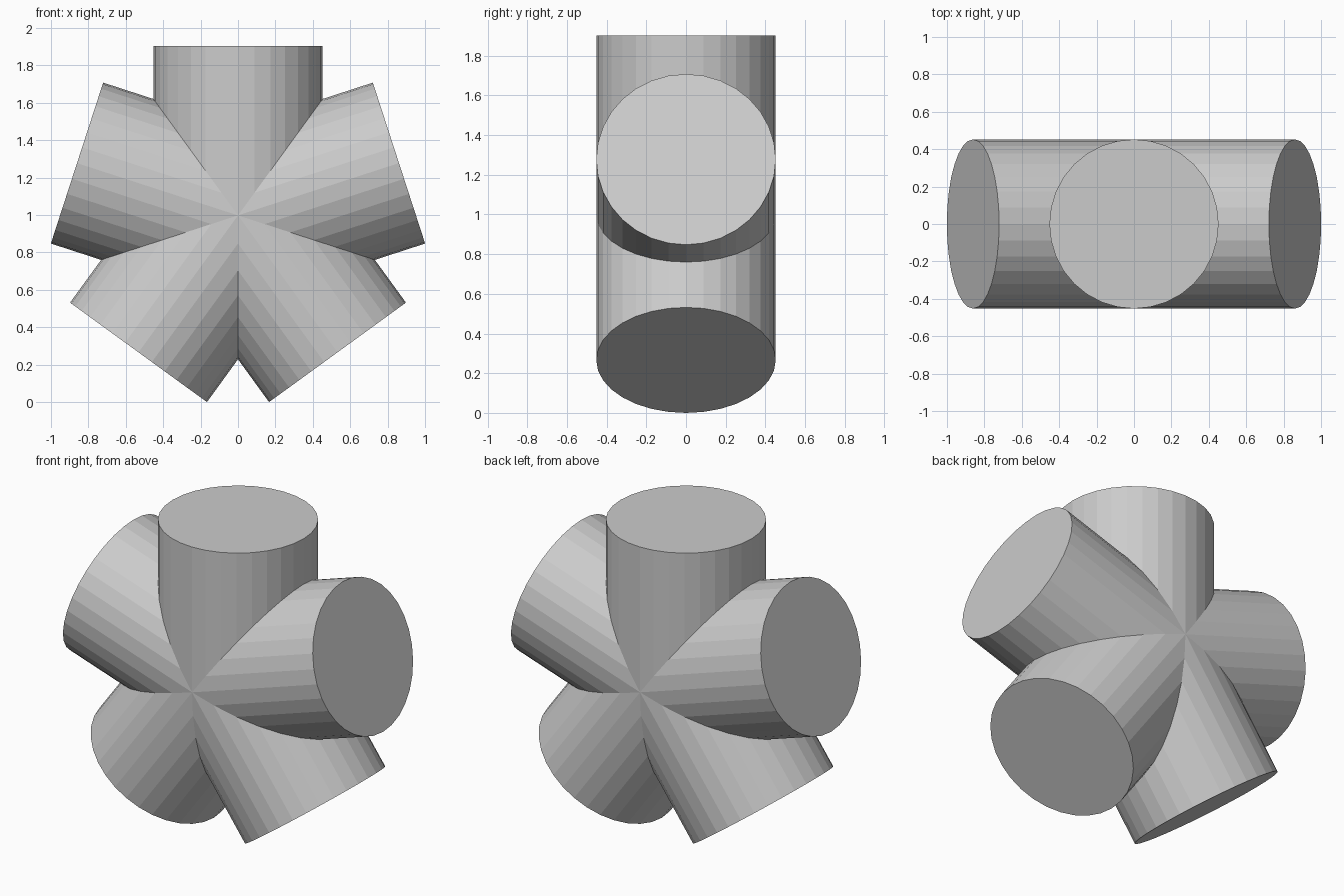
import bpy, bmesh, math
from mathutils import Matrix, Vector

if "Cube" in bpy.data.objects:
    bpy.data.objects.remove(bpy.data.objects["Cube"])

ARMS, SIDES = 5, 32
LENGTH, RADIUS = 0.905, 0.4523
CENTRE = Vector((0, 0, 0.998))
MITRE = math.tan(math.pi / ARMS)

grey = bpy.data.materials.new("light grey")
grey.diffuse_color = (0.6, 0.6, 0.6, 1)
grey.use_nodes = True
grey.node_tree.nodes["Principled BSDF"].inputs["Base Color"].default_value = grey.diffuse_color

bm = bmesh.new()


def add_arm(angle):
    """One cylinder arm, mitred against both neighbours at its inner end."""
    turn = Matrix.Translation(CENTRE) @ Matrix.Rotation(angle, 4, 'Y')
    inner, outer = [], []
    for i in range(SIDES):
        a = 2 * math.pi * i / SIDES
        x, y = RADIUS * math.cos(a), RADIUS * math.sin(a)
        inner.append(bm.verts.new(turn @ Vector((x, y, abs(x) / MITRE))))
        outer.append(bm.verts.new(turn @ Vector((x, y, LENGTH))))
    for i in range(SIDES):
        j = (i + 1) % SIDES
        bm.faces.new((inner[i], inner[j], outer[j], outer[i]))
    bm.faces.new(outer)  # flat end cap


# Five arms fanned evenly in the upright plane
for k in range(ARMS):
    add_arm(2 * math.pi * k / ARMS)

# Weld the mitred seams into one closed skin
bmesh.ops.remove_doubles(bm, verts=bm.verts, dist=0.0005)
bmesh.ops.recalc_face_normals(bm, faces=bm.faces)

mesh = bpy.data.meshes.new("five_way_pipe_joint")
bm.to_mesh(mesh)
bm.free()
mesh.materials.append(grey)
joint = bpy.data.objects.new("five_way_pipe_joint", mesh)
bpy.context.collection.objects.link(joint)
